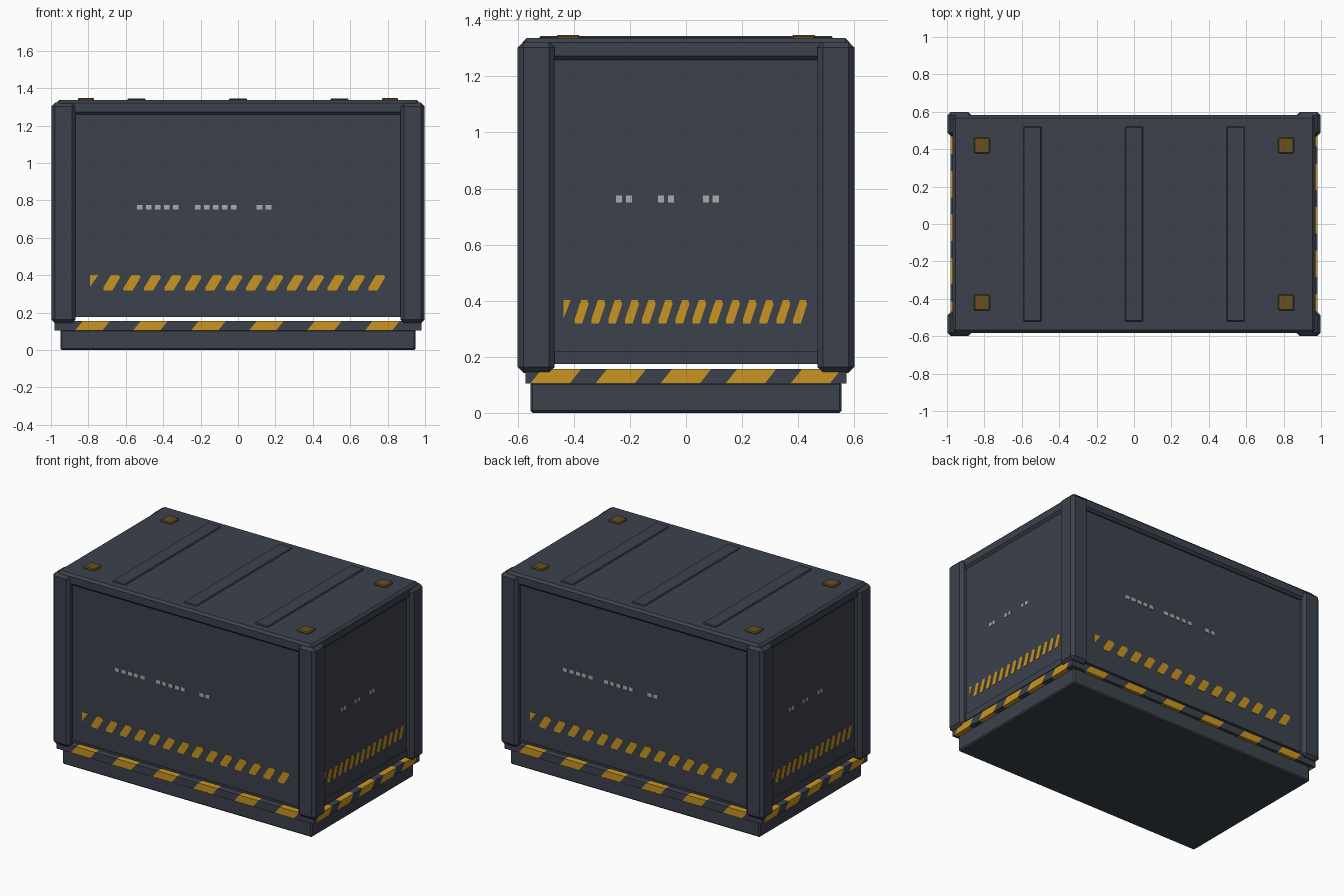
import bpy, bmesh, math
from mathutils import Matrix, Vector

cube = bpy.data.objects.get("Cube")
if cube:
    bpy.data.objects.remove(cube, do_unlink=True)


def material(name, colour):
    m = bpy.data.materials.new(name)
    m.use_nodes = True
    m.diffuse_color = (*colour, 1)
    bsdf = next(n for n in m.node_tree.nodes if n.type == "BSDF_PRINCIPLED")
    bsdf.inputs["Base Color"].default_value = (*colour, 1)
    return m


SLATE = material("slate_grey", (0.045, 0.054, 0.072))
YELLOW = material("hazard_yellow", (0.58, 0.30, 0.016))
BRASS = material("dark_brass", (0.14, 0.08, 0.015))
PALE = material("pale_grey", (0.40, 0.41, 0.40))


def finish(name, bm, mats, bevel=0):
    bmesh.ops.recalc_face_normals(bm, faces=bm.faces)
    me = bpy.data.meshes.new(name)
    bm.to_mesh(me)
    bm.free()
    for m in mats:
        me.materials.append(m)
    ob = bpy.data.objects.new(name, me)
    bpy.context.collection.objects.link(ob)
    if bevel:
        mod = ob.modifiers.new("bevel", "BEVEL")
        mod.width = bevel
        mod.segments = 1
    return ob


def add_box(bm, lo, hi):
    lo, hi = Vector(lo), Vector(hi)
    mat = Matrix.Translation((lo + hi) / 2) @ Matrix.Diagonal((*(hi - lo), 1))
    return bmesh.ops.create_cube(bm, size=1, matrix=mat)["verts"]


def box(name, lo, hi, mat, bevel=0.0):
    bm = bmesh.new()
    add_box(bm, lo, hi)
    return finish(name, bm, [mat], bevel)


# Main masses: plinth, rim core, recessed walls, rails and roof
box("base_plinth", (-0.95, -0.555, 0), (0.95, 0.555, 0.11), SLATE, 0.008)
box("rim_core", (-0.93, -0.53, 0.108), (0.93, 0.53, 0.153), SLATE)
box("container_body", (-0.955, -0.56, 0.175), (0.955, 0.56, 1.27), SLATE, 0.005)
box("roof", (-0.97, -0.583, 1.258), (0.97, 0.583, 1.336), SLATE, 0.015)

# Corner posts
for sx, xn in ((1, "left"), (-1, "right")):
    for sy, yn in ((-1, "front"), (1, "back")):
        xs = sorted((sx * 0.868, sx * 0.998))
        ys = sorted((sy * 0.468, sy * 0.6))
        box(f"{yn}_{xn}_post", (xs[0], ys[0], 0.143), (xs[1], ys[1], 1.322), SLATE, 0.02)
        # Lifting pad on the roof
        cx, cy = sx * 0.813, sy * 0.42
        box(f"{yn}_{xn}_roof_pad", (cx - 0.043, cy - 0.043, 1.33),
            (cx + 0.043, cy + 0.043, 1.348), BRASS, 0.006)

# Raised roof ribs
for i in (-1, 0, 1):
    cx = i * 0.543
    box(f"roof_rib_{i + 2}", (cx - 0.049, -0.522, 1.33), (cx + 0.049, 0.522, 1.344), SLATE, 0.005)


def rim_rail(name, angle, half, depth, start, period, width):
    """Mitred rail with slanted yellow bands cut into it."""
    bm = bmesh.new()
    for v in add_box(bm, (-half, -depth, 0.105), (half, -depth + 0.06, 0.156)):
        if v.co.y > -depth + 0.03:
            v.co.x -= math.copysign(0.06, v.co.x)
    normal = Vector((1, 0, -0.8)).normalized()
    for k in range(-1, 9):
        for edge in (0, width):
            point = (start + k * period + edge, 0, 0.105)
            bmesh.ops.bisect_plane(bm, geom=bm.verts[:] + bm.edges[:] + bm.faces[:],
                                   plane_co=point, plane_no=normal)
    for f in bm.faces:
        c = f.calc_center_median()
        along = c.x - 0.8 * (c.z - 0.105) - start
        f.material_index = int(along % period < width)
    bm.transform(Matrix.Rotation(angle, 4, "Z"))
    finish(name, bm, [SLATE, YELLOW])


def wall_stripes(name, angle, surface, scale, first):
    """Row of slanted painted plates; the first is clipped to a wedge."""
    bm = bmesh.new()
    low, high, slant, width = 0.318, 0.402, 0.042 * scale, 0.048 * scale
    for k in range(-1, 14):
        x = first + k * 0.109 * scale
        left = first - 0.105 * scale + slant
        pts = [(x, low), (x + width, low), (x + width + slant, high - 0.014),
               (x + width + slant * 0.8, high), (x + slant, high), (x, low + 0.016)]
        if k < 0:
            pts = [(left - slant * 0.2, low + 0.02), (left + slant * 0.9, high),
                   (left - slant * 0.2, high)]
        face = bm.faces.new([bm.verts.new((px, -surface - 0.003, pz)) for px, pz in pts])
        ext = bmesh.ops.extrude_face_region(bm, geom=[face])["geom"]
        bmesh.ops.translate(bm, vec=(0, 0.004, 0),
                            verts=[g for g in ext if isinstance(g, bmesh.types.BMVert)])
    bm.transform(Matrix.Rotation(angle, 4, "Z"))
    finish(name, bm, [YELLOW])


def marking_dashes(name, angle, surface, groups, size):
    """Plain pale dashes painted on the wall."""
    bm = bmesh.new()
    for start, count in groups:
        for i in range(count):
            x = start + i * size * 1.6
            add_box(bm, (x, -surface - 0.003, 0.75), (x + size, -surface + 0.001, 0.775))
    bm.transform(Matrix.Rotation(angle, 4, "Z"))
    finish(name, bm, [PALE])


# The same decoration on each pair of opposite walls
for name, angle in (("front", 0), ("back", math.pi)):
    rim_rail(name + "_rim", angle, 0.98, 0.573, -0.87, 0.31, 0.145)
    wall_stripes(name + "_stripes", angle, 0.56, 1.0, -0.72)
    marking_dashes(name + "_dashes", angle, 0.56, ((-0.54, 5), (-0.23, 5), (0.1, 2)), 0.03)
    box(name + "_lower_rail", (-0.87, min(-0.566, 0.566) if angle == 0 else 0.55, 0.175),
        (0.87, -0.55 if angle == 0 else 0.566, 0.19), SLATE)

for name, angle in (("left", math.pi / 2), ("right", -math.pi / 2)):
    rim_rail(name + "_rim", angle, 0.573, 0.98, -0.555, 0.232, 0.14)
    wall_stripes(name + "_stripes", angle, 0.955, 0.55, -0.397)
    marking_dashes(name + "_dashes", angle, 0.955, ((-0.25, 2), (-0.1, 2), (0.06, 2)), 0.022)
    sx = 1 if name == "left" else -1
    xs = sorted((sx * 0.94, sx * 0.963))
    box(name + "_lower_rail", (xs[0], -0.47, 0.175), (xs[1], 0.47, 0.22), SLATE)
